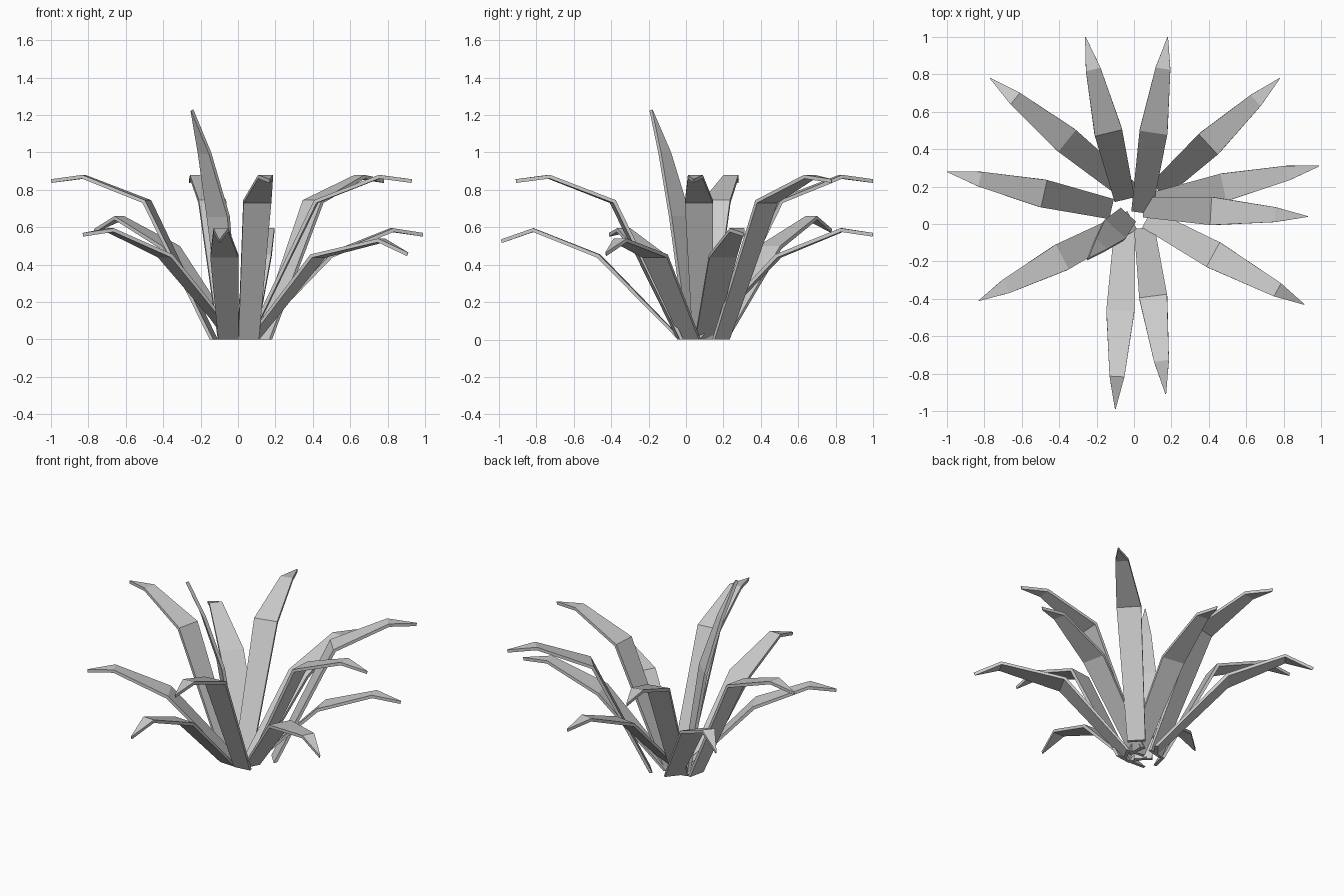
import bpy
import bmesh
from mathutils import Vector

old = bpy.data.objects.get("Cube")
if old:
    bpy.data.objects.remove(old, do_unlink=True)

grey = bpy.data.materials.new("leaf_grey")
grey.use_nodes = True
colour = (0.6, 0.6, 0.6, 1)
grey.diffuse_color = colour
grey.node_tree.nodes["Principled BSDF"].inputs["Base Color"].default_value = colour

THICKNESS = 0.02
WIDTHS = (0.11, 0.15, 0.08, 0.004)

# Leaf profiles: (fraction of reach, height) at base, two folds and tip
HIGH = ((0, 0), (0.41, 0.745), (0.8, 0.88), (1, 0.857))
LOW = ((0, 0), (0.455, 0.455), (0.82, 0.595), (1, 0.57))
DROOPING = ((0, 0), (0.455, 0.455), (0.82, 0.595), (1, 0.535))
NODDING = ((0, 0), (0.42, 0.455), (0.83, 0.54), (1, 0.465))
ARCHED = ((0, 0), (0.45, 0.5), (0.82, 0.66), (1, 0.59))
UPRIGHT = ((0, 0), (0.33, 0.66), (0.68, 1.0), (1, 1.23))


def make_leaf(name, base, tip, profile):
    """Folded strip of four rectangular sections running from base to tip."""
    base, tip = Vector((*base, 0)), Vector((*tip, 0))
    reach = tip - base
    forward = reach.normalized()
    side = Vector((-forward.y, forward.x, 0))
    centre = [base + reach * f + Vector((0, 0, z)) for f, z in profile]

    bm = bmesh.new()
    rings = []
    for i, (point, width) in enumerate(zip(centre, WIDTHS)):
        # Average the neighbouring directions so folds are mitred
        along = Vector((0, 0, 0))
        if i > 0:
            along += (point - centre[i - 1]).normalized()
        if i < len(centre) - 1:
            along += (centre[i + 1] - point).normalized()
        down = side.cross(along.normalized())
        if i == 0:
            down = forward     # flat foot on the ground
        offset = down * THICKNESS * (1 if i == 0 else -1)
        if i > 0 and offset.z > 0:
            offset = -offset
        half = side * width / 2
        corners = (point - half, point + half, point + half + offset, point - half + offset)
        rings.append([bm.verts.new(c) for c in corners])

    for a, b in zip(rings, rings[1:]):
        for k in range(4):
            n = (k + 1) % 4
            bm.faces.new((a[k], a[n], b[n], b[k]))
    bm.faces.new(rings[0])
    bm.faces.new(rings[-1])
    bmesh.ops.recalc_face_normals(bm, faces=bm.faces)

    mesh = bpy.data.meshes.new(name)
    bm.to_mesh(mesh)
    bm.free()
    mesh.materials.append(grey)
    bpy.context.collection.objects.link(bpy.data.objects.new(name, mesh))


# Leaves around the clump
make_leaf("back_right_leaf", (-0.05, 0.13), (-0.26, 1.0), HIGH)
make_leaf("back_left_leaf", (0.04, 0.06), (0.18, 1.0), LOW)
make_leaf("back_left_corner_leaf", (0.13, 0.18), (0.78, 0.78), HIGH)
make_leaf("left_low_leaf", (0.05, 0.1), (0.99, 0.31), LOW)
make_leaf("left_high_leaf", (0.05, 0.09), (0.93, 0.04), HIGH)
make_leaf("front_left_corner_leaf", (0.07, 0.03), (0.91, -0.43), NODDING)
make_leaf("front_left_leaf", (0.055, -0.02), (0.17, -0.91), HIGH)
make_leaf("front_right_leaf", (-0.05, -0.02), (-0.1, -0.99), DROOPING)
make_leaf("front_right_corner_leaf", (-0.01, 0.02), (-0.83, -0.41), LOW)
make_leaf("right_leaf", (-0.12, 0.08), (-1.0, 0.28), HIGH)
make_leaf("back_right_corner_leaf", (-0.02, 0.17), (-0.77, 0.78), ARCHED)
make_leaf("upright_leaf", (-0.03, 0.05), (-0.24, -0.18), UPRIGHT)
